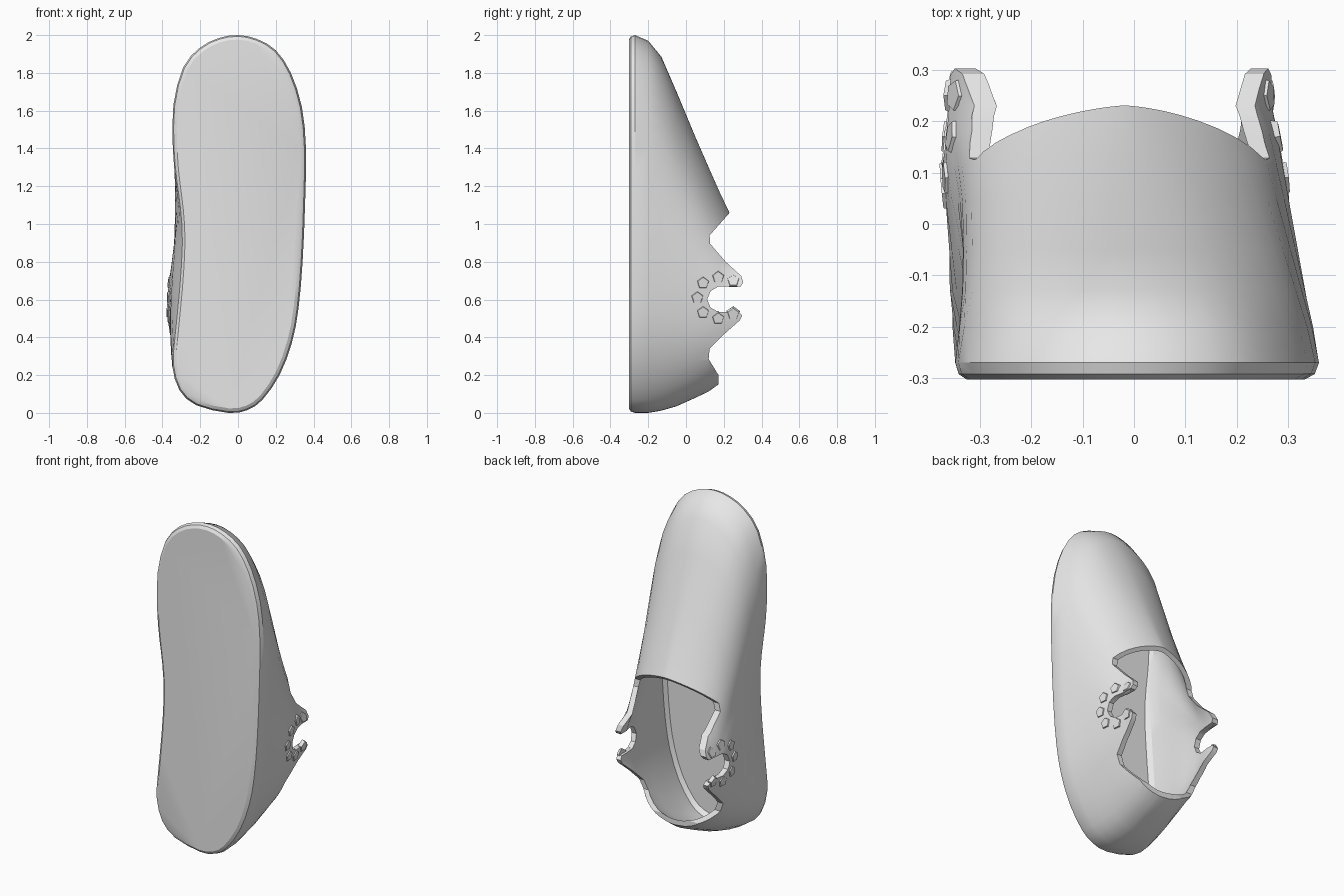
import bpy, bmesh, math
from mathutils import Vector
from mathutils.bvhtree import BVHTree

cube = bpy.data.objects.get("Cube")
if cube:
    bpy.data.objects.remove(cube, do_unlink=True)

grey = bpy.data.materials.new("plain_grey")
grey.use_nodes = True
grey.diffuse_color = (0.8, 0.8, 0.8, 1)
grey.node_tree.nodes["Principled BSDF"].inputs["Base Color"].default_value = (0.8, 0.8, 0.8, 1)


def add_object(name, bm):
    bmesh.ops.recalc_face_normals(bm, faces=bm.faces)
    mesh = bpy.data.meshes.new(name)
    bm.to_mesh(mesh)
    bm.free()
    mesh.materials.append(grey)
    obj = bpy.data.objects.new(name, mesh)
    bpy.context.collection.objects.link(obj)
    return obj


def select_only(obj):
    bpy.ops.object.select_all(action='DESELECT')
    obj.select_set(True)
    bpy.context.view_layer.objects.active = obj


def smooth_closed(points):
    """Double the points of a closed loop along a Catmull-Rom curve."""
    out = []
    n = len(points)
    for i in range(n):
        a, b, c, d = (Vector(points[(i + k) % n]) for k in (-1, 0, 1, 2))
        out += [b, (9 * (b + c) - a - d) / 16]
    return out


# Sole outline (x, z), from heel up the right edge and down the left edge
SOLE = smooth_closed([
    (-.05, 0), (.05, .015), (.13, .07), (.22, .2), (.285, .37), (.32, .55),
    (.342, .8), (.355, 1.1), (.36, 1.4), (.338, 1.62), (.28, 1.8), (.2, 1.92),
    (.1, 1.98), (0, 2), (-.1, 1.985), (-.2, 1.935), (-.29, 1.83), (-.342, 1.63),
    (-.345, 1.4), (-.33, 1.23), (-.31, 1.08), (-.3, .9), (-.315, .65),
    (-.34, .4), (-.348, .25), (-.31, .12), (-.22, .04)])
TIP = SOLE.index(max(SOLE, key=lambda p: p.y))

# Height above the sole, heel end and toe end of each level
LEVELS = [(-.27, 0, 2), (-.2, 0, 1.97), (-.13, .012, 1.885), (-.05, .035, 1.7),
          (.05, .08, 1.46), (.12, .113, 1.3), (.18, .157, 1.165),
          (.23, .2, 1.06), (.33, .25, 1)]


def ring(bm, y, heel, toe, side=0.0, ends=(0.0, 0.0)):
    """One closed level: the sole outline melting into the ankle oval."""
    t = min(1, max(0, (y + .25) / .48))
    heel, toe = heel + ends[0], toe - ends[1]
    verts = []
    for i, p in enumerate(SOLE):
        zn = min(1, max(0, p.y / 2))
        sign = 1 if 0 < i < TIP else -1
        # The oval is blunt at the heel and peaked over the instep
        power = 1.5 if zn > .5 else 2.1
        middle = -.048 + .03 * max(0, 2 * zn - 1)
        oval = middle + sign * .32 * (1 - abs(2 * zn - 1) ** power) ** (1 / power)
        x = p.x + (oval - p.x) * t
        # Inner ankle swells past the sole
        if sign < 0:
            x -= .03 * min(1, 6 * t * (1 - t)) * max(0, 1 - ((zn - .3) / .25) ** 2)
        x = -.03 + (x + .03) * (1 - side / .33)
        verts.append(bm.verts.new((x, y, heel + zn * (toe - heel))))
    return verts


def bridge(bm, rings):
    for a, b in zip(rings, rings[1:]):
        for i in range(len(a)):
            j = (i + 1) % len(a)
            bm.faces.new((a[i], a[j], b[j], b[i]))


# Shoe shell: outer skin, then the inner lining down to the insole
bm = bmesh.new()
sole_ring = ring(bm, -.303, 0, 2, .024, (.024, .024))
edge_ring = ring(bm, -.292, 0, 2, .007, (.007, .007))
outer = [sole_ring, edge_ring] + [ring(bm, *lv) for lv in LEVELS]
inner = [ring(bm, *lv, .033, (.032, .055)) for lv in reversed(LEVELS[1:])]
insole = ring(bm, -.225, 0, 1.97, .05, (.055, .09))
bridge(bm, outer + inner + [insole])
bm.faces.new(sole_ring)
bm.faces.new(insole)
shell = add_object("shoe_shell", bm)

# Surface lookup, taken before the opening is cut
probe = bmesh.new()
probe.from_mesh(shell.data)
surface = BVHTree.FromBMesh(probe)
probe.free()

# Opening profile (y, z): vamp lip, ankle flap with a round notch, heel rim
OPENING = [(.6, 1.09), (.245, 1.075), (.125, .94), (.128, .895), (.21, .8),
           (.292, .725), (.303, .69), (.29, .67), (.17, .668), (.13, .645),
           (.112, .6), (.13, .558), (.17, .535), (.28, .535), (.297, .515),
           (.285, .49), (.2, .415), (.125, .34), (.12, .285), (.172, .2),
           (.172, .13), (.6, .1)]
bm = bmesh.new()
near = bm.faces.new([bm.verts.new((-1, y, z)) for y, z in OPENING])
extruded = bmesh.ops.extrude_face_region(bm, geom=[near])["geom"]
bmesh.ops.translate(bm, vec=(2, 0, 0),
                    verts=[v for v in extruded if isinstance(v, bmesh.types.BMVert)])
cutter = add_object("opening_cutter", bm)
cutter.hide_render = True

cut = shell.modifiers.new("opening", 'BOOLEAN')
cut.operation = 'DIFFERENCE'
cut.solver = 'EXACT'
cut.object = cutter
select_only(shell)
bpy.ops.object.modifier_apply(modifier=cut.name)
bpy.data.objects.remove(cutter, do_unlink=True)
select_only(shell)
bpy.ops.object.shade_smooth_by_angle(angle=math.radians(30))

# Faceted studs, almost flush, around the notch on each ankle flap
STUDS = [(.25, .7), (.17, .718), (.09, .688), (.06, .61), (.09, .532), (.17, .5), (.25, .525)]
for side, label in ((1, "left"), (-1, "right")):
    bm = bmesh.new()
    for y, z in STUDS:
        hit, normal, _, _ = surface.ray_cast(Vector((side, y, z)), Vector((-side, 0, 0)))
        if normal.x * side < 0:
            normal = -normal
        turn = normal.to_track_quat('Z', 'Y').to_matrix().to_4x4()
        turn.translation = hit - normal * .004
        bmesh.ops.create_cone(bm, cap_ends=True, segments=5, radius1=.038,
                              radius2=.03, depth=.02, matrix=turn)
    add_object(label + "_flap_studs", bm)
